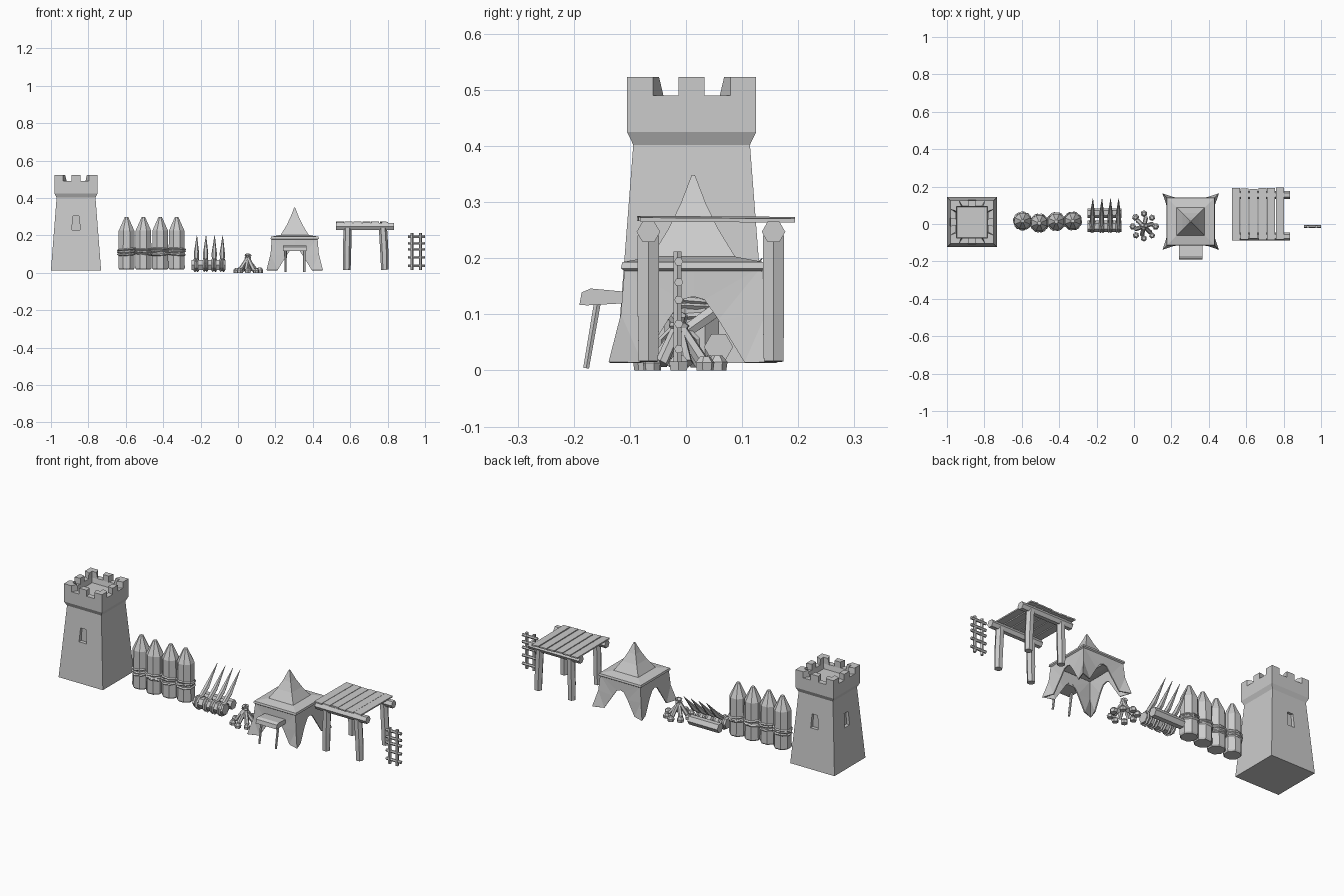
import bpy, bmesh, math, random
from mathutils import Vector, Matrix

if "Cube" in bpy.data.objects:
    bpy.data.objects.remove(bpy.data.objects["Cube"])
random.seed(4)
pi = math.pi

def make(name, bm, loc=(0, 0, 0), thick=0):
    bmesh.ops.remove_doubles(bm, verts=bm.verts, dist=1e-5)
    bmesh.ops.recalc_face_normals(bm, faces=bm.faces)
    me = bpy.data.meshes.new(name)
    bm.to_mesh(me)
    bm.free()
    ob = bpy.data.objects.new(name, me)
    ob.location = loc
    bpy.context.collection.objects.link(ob)
    if thick:
        m = ob.modifiers.new("thickness", 'SOLIDIFY')
        m.thickness, m.offset = thick, 0
    return ob

def loft(bm, rings, cap0=True, cap1=True):
    rs = [[bm.verts.new(p) for p in r] for r in rings]
    for a, b in zip(rs, rs[1:]):
        for i in range(len(a)):
            j = (i + 1) % len(a)
            bm.faces.new((a[i], a[j], b[j], b[i]))
    if cap0: bm.faces.new(rs[0][::-1])
    if cap1: bm.faces.new(rs[-1])

def pole(bm, pts, radii, n=6, turn=0):
    """n-sided tube along a path, one radius per point"""
    pts = [Vector(p) for p in pts]
    q = (pts[-1] - pts[0]).to_track_quat('Z', 'Y')
    loft(bm, [[p + q @ Vector((r * math.cos(2 * pi * i / n + turn), r * math.sin(2 * pi * i / n + turn), 0))
               for i in range(n)] for p, r in zip(pts, radii)])

def squares(prof):
    return [[(-h, -h, z), (h, -h, z), (h, h, z), (-h, h, z)] for h, z in prof]

def ring(bm, center, axis, r, t, n=8):
    """low-poly rope loop"""
    q = Vector(axis).to_track_quat('Z', 'Y')
    vs = [[bm.verts.new(Vector(center) + q @ Vector(((r + t * math.cos(b)) * math.cos(a),
           (r + t * math.cos(b)) * math.sin(a), t * math.sin(b))))
           for b in (0, pi / 2, pi, 1.5 * pi)] for a in (2 * pi * (i + .5) / n for i in range(n))]
    for i in range(n):
        for j in range(4):
            k, l = (i + 1) % n, (j + 1) % 4
            bm.faces.new((vs[i][j], vs[k][j], vs[k][l], vs[i][l]))

# Tower body with recessed roof
TW = Vector((-.866, .01, 0))
bm = bmesh.new()
loft(bm, squares([(.134, .013), (.104, .402), (.115, .425), (.115, .49), (.086, .49), (.081, .462)]))
tower = make("tower_body", bm, TW)

# Window recesses on front, left and back
bm = bmesh.new()
for ang in (0, -pi / 2, pi):
    m = Matrix.Rotation(ang, 3, 'Z')
    loft(bm, [[m @ Vector(p) for p in ((-.022, y, .23), (.022, y, .23), (.017, y, .305), (-.017, y, .305))]
              for y in (-.2, -.098)])
cutter = make("window_cutter", bm, TW)
cutter.hide_render = True
mod = tower.modifiers.new("windows", 'BOOLEAN')
mod.operation, mod.object, mod.solver = 'DIFFERENCE', cutter, 'EXACT'
bpy.context.view_layer.objects.active = tower
bpy.ops.object.modifier_apply(modifier="windows")
bpy.data.objects.remove(cutter)

# Battlements: L-shaped corners and middle merlons
bm = bmesh.new()
for k in range(4):
    m = Matrix.Rotation(k * pi / 2, 3, 'Z')
    o, a, i = -.115, -.069, -.084
    loft(bm, [[m @ Vector((x, y, z)) for x, y in
               ((o, o), (a, o), (b, i), (i, i), (i, b), (o, a))] for b, z in ((-.05, .489), (-.058, .523))])
    loft(bm, [[m @ Vector((x, y, z)) for x, y in ((-.023, o), (.023, o), (.017, i), (-.017, i))]
              for z in (.489, .523)])
make("tower_battlements", bm, TW)

# Palisade of sharpened posts, each lashed with rope
bm, rope = bmesh.new(), bmesh.new()
for x, y in ((-.596, .016), (-.506, .005), (-.416, .013), (-.328, .016)):
    pole(bm, [(x, y, z) for z in (.018, .026, .225, .298)], (.042, .047, .045, .01), 8, pi / 8)
    for z in (.1, .113, .126):
        ring(rope, (x, y, z), (random.uniform(-.12, .12), random.uniform(-.12, .12), 1), .046, .006)
make("palisade_posts", bm)
make("palisade_ropes", rope)

# Spike barricade: two logs, slanted stakes, lashings
bm, spikes, rope = bmesh.new(), bmesh.new(), bmesh.new()
pole(bm, [(-.248, -.012, .042), (-.067, -.012, .042)], (.03, .03), 6)
pole(bm, [(-.248, .058, .042), (-.067, .058, .042)], (.026, .026), 6)
for x in (-.222, -.173, -.127, -.084):
    pole(spikes, [(x, -.035, .045), (x, .05, .105), (x + .002, .136, .2)], (.012, .014, .001), 6)
    for d in (-.008, .006):
        ring(rope, (x + d, -.012, .042), (1, random.uniform(-.15, .15), 0), .034, .006)
make("barricade_logs", bm)
make("barricade_spikes", spikes)
make("barricade_ropes", rope)

# Campfire: stacked sticks inside a stone ring
bm, stones = bmesh.new(), bmesh.new()
cx, cy = .053, -.013
for k in range(6):
    a = 2 * pi * k / 6 + .3
    c, s = math.cos(a), math.sin(a)
    pole(bm, [(cx + .046 * c, cy + .046 * s, .012), (cx - .012 * c, cy - .012 * s, .085 + .014 * (k % 2))],
         (.012, .01), 6)
for k in range(8):
    a = 2 * pi * k / 8
    r = .06 + random.uniform(-.003, .003)
    x, y, s = cx + r * math.cos(a), cy + r * 1.1 * math.sin(a), random.uniform(.9, 1.1)
    pole(stones, [(x, y, 0), (x, y, .015 * s), (x, y, .026 * s)], (.016 * s, .018 * s, .009), 6, a)
make("campfire_sticks", bm)
make("campfire_stones", stones)

# Tent roof: concave pyramid with a flat eave
TENT = Vector((.303, .013, 0))
bm = bmesh.new()
loft(bm, squares([(.119, .178), (.127, .183), (.125, .191), (.1, .195), (.074, .2), (.043, .25),
                  (.021, .295), (.0015, .346)]), cap0=False)
make("tent_roof", bm, TENT, .006)

# Tent walls: four flared legs with an arched opening on each side
bm = bmesh.new()
for k in range(4):
    m = Matrix.Rotation(k * pi / 2, 3, 'Z')
    for s in (1, -1):
        C, D, B, O, S, U, T, M = [bm.verts.new(m @ Vector((s * x, -y, z))) for x, y, z in (
            (.12, .12, .185), (.127, .127, .1), (.149, .149, .014), (.092, .128, .014),
            (.045, .121, .09), (.02, .12, .126), (0, .12, .132), (0, .12, .185))]
        for f in ((D, B, O), (D, O, S), (C, D, S), (C, S, U), (C, U, T, M)):
            bm.faces.new(f)
make("tent_walls", bm, TENT, .006)

# Tent awning and its two poles
bm = bmesh.new()
prof = ((-.105, .12), (-.105, .14), (-.17, .146), (-.186, .139), (-.19, .117), (-.176, .116))
loft(bm, [[(x, y, z) for y, z in prof] for x in (.24, .366)])
make("tent_awning", bm)
bm = bmesh.new()
for x in (.254, .354):
    pole(bm, [(x, -.178, .004), (x, -.158, .12)], (.006, .007), 6)
make("awning_poles", bm)

# Platform: crooked posts, cross beams, planks
bm, beams, planks = bmesh.new(), bmesh.new(), bmesh.new()
for y in (-.067, .156):
    pole(beams, [(.525, y, .247), (.835, y, .247)], (.021, .021), 6)
    for x, d in ((.586, -.004), (.775, .01)):
        pole(bm, [(x + d, y, .016), (x + d * .8, y, .1), (x, y, .24)], (.02, .022, .022), 6, pi / 6)
for k in range(6):
    x, a = .545 + .047 * k, -.083 + random.uniform(-.005, .005)
    b, t, w = .19 + random.uniform(-.005, .005), random.uniform(-.002, .002), .0215
    loft(planks, [[(x - w, y, z - t), (x + w, y, z + t), (x + w, y, z + .007 + t), (x - w, y, z + .007 - t)]
                  for y, z in ((a, .267), (b, .265))])
make("platform_posts", bm)
make("platform_beams", beams)
make("platform_planks", planks)

# Ladder
bm, rungs = bmesh.new(), bmesh.new()
for x in (.93, .975):
    pole(bm, [(x, -.015, .015), (x, -.015, .212)], (.0085, .0085), 6)
for z in (.038, .083, .126, .157, .194):
    pole(rungs, [(.908, -.013, z), (.999, -.013, z)], (.008, .008), 6)
make("ladder_rails", bm)
make("ladder_rungs", rungs)
